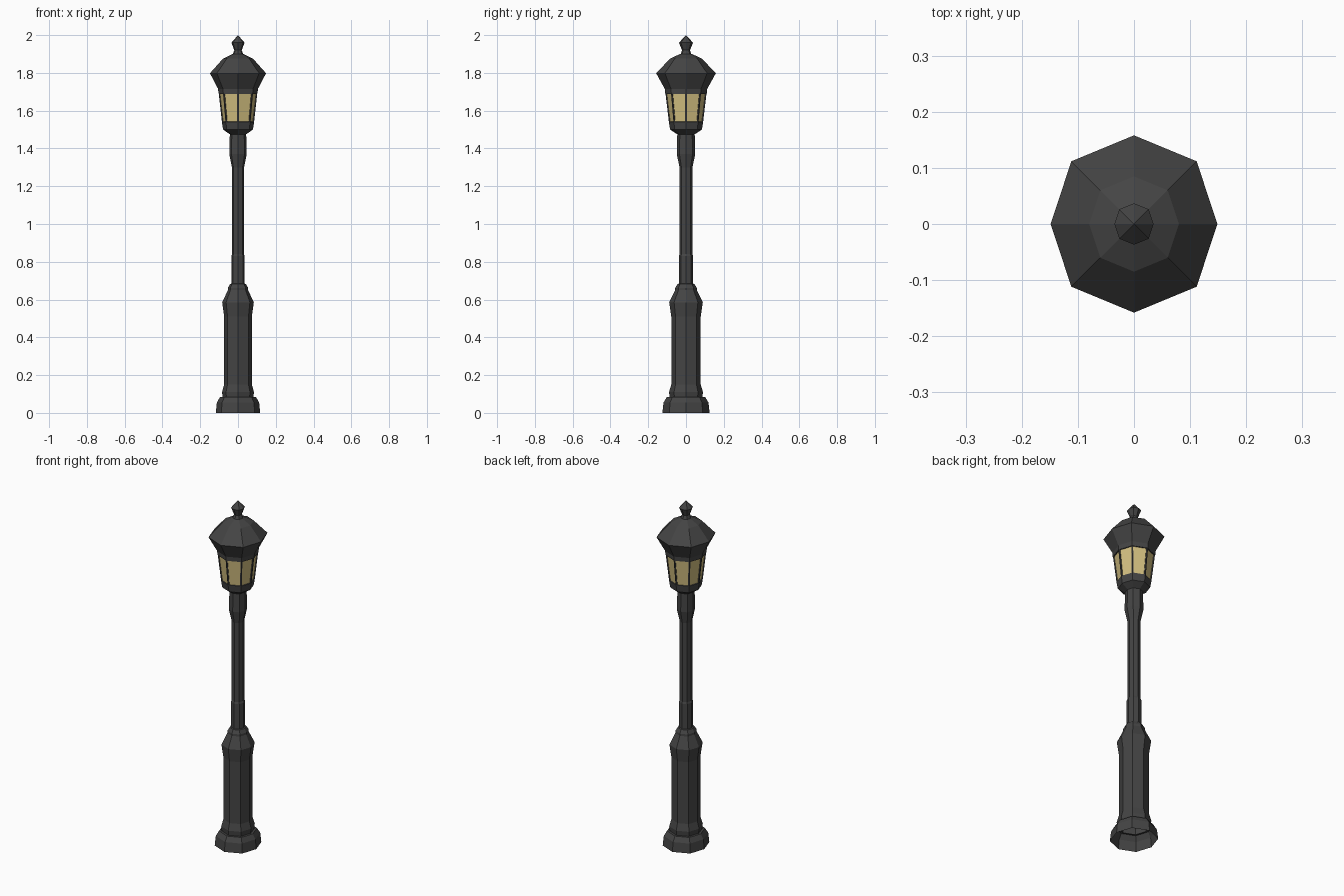
import bpy, bmesh, math

if "Cube" in bpy.data.objects:
    bpy.data.objects.remove(bpy.data.objects["Cube"])


def mat(name, c):
    m = bpy.data.materials.new(name)
    m.diffuse_color = (*c, 1)
    m.use_nodes = True
    m.node_tree.nodes["Principled BSDF"].inputs["Base Color"].default_value = m.diffuse_color
    return m


iron = mat("dark_iron", (0.058, 0.058, 0.058))
glass = mat("warm_glass", (0.66, 0.53, 0.22))


def lathe(name, profile, mats=(iron,), panes=None):
    """Octagonal lathe of (radius, z) points, slightly narrower along x."""
    bm = bmesh.new()
    rings = []
    for r, z in profile:
        if r == 0:
            rings.append([bm.verts.new((0, 0, z))] * 8)
            continue
        ring = []
        for i in range(8):
            a = i * math.pi / 4
            k = 0.94 if i % 4 == 0 else 1.0
            ring.append(bm.verts.new((r * k * math.cos(a), r * math.sin(a), z)))
        rings.append(ring)
    pane_faces = []
    for j in range(len(rings) - 1):
        lo, hi = rings[j], rings[j + 1]
        for i in range(8):
            n = (i + 1) % 8
            if hi[i] is hi[n]:
                f = bm.faces.new((lo[i], lo[n], hi[i]))
            elif lo[i] is lo[n]:
                f = bm.faces.new((lo[i], hi[n], hi[i]))
            else:
                f = bm.faces.new((lo[i], lo[n], hi[n], hi[i]))
            if j == panes:
                pane_faces.append(f)
    bm.normal_update()
    # recessed glass panes, one per side
    if pane_faces:
        bmesh.ops.inset_individual(bm, faces=pane_faces, thickness=0.008, depth=0)
        bmesh.ops.inset_individual(bm, faces=pane_faces, thickness=0.0005, depth=-0.005)
        for f in pane_faces:
            f.material_index = 1
    me = bpy.data.meshes.new(name)
    bm.to_mesh(me)
    bm.free()
    for m in mats:
        me.materials.append(m)
    ob = bpy.data.objects.new(name, me)
    bpy.context.collection.objects.link(ob)
    return ob


# stepped foot, open underneath
lathe("foot", [(0.125, 0), (0.119, 0.055), (0.102, 0.083), (0.088, 0.083)])
# thick lower column with flared shoulder and collar
lathe("pedestal", [(0.086, 0.08), (0.090, 0.11), (0.078, 0.15), (0.078, 0.51),
                   (0.089, 0.585), (0.057, 0.65), (0.057, 0.662),
                   (0.045, 0.682), (0.036, 0.685)])
# slim pole with widened neck
lathe("pole", [(0.038, 0.67), (0.038, 0.83), (0.034, 0.84), (0.034, 1.30),
               (0.049, 1.37), (0.046, 1.48)])
# lantern cup and glazed cage
lathe("lantern", [(0.046, 1.475), (0.084, 1.50), (0.090, 1.535),
                  (0.109, 1.695), (0.10, 1.70)],
      (iron, glass), panes=2)
# roof with flared eaves
lathe("roof", [(0.0, 1.69), (0.110, 1.69), (0.112, 1.715), (0.158, 1.798),
               (0.085, 1.875), (0.032, 1.90), (0.0, 1.905)])
# pointed finial
lathe("finial", [(0.029, 1.898), (0.021, 1.92), (0.037, 1.96), (0.0, 2.0)])
